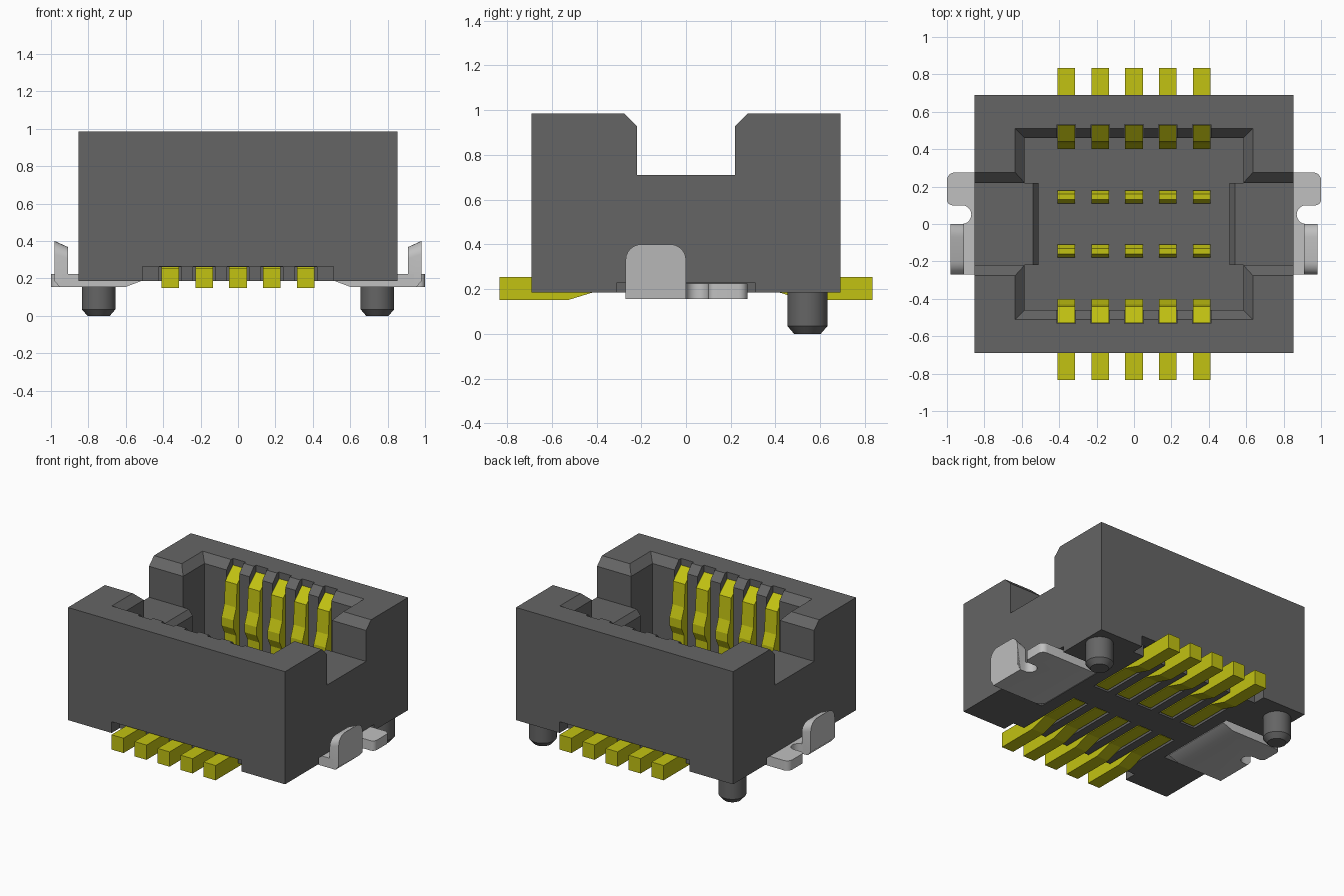
import bpy, bmesh
from math import cos, sin, pi, radians

if "Cube" in bpy.data.objects:
    bpy.data.objects.remove(bpy.data.objects["Cube"])


def material(name, colour):
    m = bpy.data.materials.new(name)
    m.use_nodes = True
    m.diffuse_color = colour
    m.node_tree.nodes["Principled BSDF"].inputs["Base Color"].default_value = colour
    return m


PLASTIC = material("dark grey plastic", (0.13, 0.13, 0.13, 1))
BRASS = material("yellow metal", (0.54, 0.54, 0.006, 1))
STEEL = material("light grey metal", (0.53, 0.53, 0.53, 1))


def finish(name, bm, mat, smooth=False):
    bmesh.ops.recalc_face_normals(bm, faces=bm.faces)
    mesh = bpy.data.meshes.new(name)
    bm.to_mesh(mesh)
    bm.free()
    mesh.materials.append(mat)
    ob = bpy.data.objects.new(name, mesh)
    bpy.context.collection.objects.link(ob)
    if smooth:
        bpy.ops.object.select_all(action="DESELECT")
        ob.select_set(True)
        bpy.context.view_layer.objects.active = ob
        bpy.ops.object.shade_smooth_by_angle(angle=radians(30))
    return ob


def prism(points, axis, lo, hi):
    """Extrude a 2D outline along one axis."""
    def place(p, d):
        c = list(p)
        c.insert("xyz".index(axis), d)
        return c
    bm = bmesh.new()
    a = [bm.verts.new(place(p, lo)) for p in points]
    b = [bm.verts.new(place(p, hi)) for p in points]
    bm.faces.new(a)
    bm.faces.new(b[::-1])
    for i in range(len(a)):
        j = (i + 1) % len(a)
        bm.faces.new((a[j], a[i], b[i], b[j]))
    return bm


def box(x0, x1, y0, y1, z0, z1):
    return prism([(x0, y0), (x1, y0), (x1, y1), (x0, y1)], "z", z0, z1)


def flip(bm, sx=1, sy=1):
    for v in bm.verts:
        v.co.x *= sx
        v.co.y *= sy
    return bm


def arc(cx, cy, r, start, end, n=6):
    angles = [radians(start + (end - start) * i / n) for i in range(n + 1)]
    return [(cx + r * cos(t), cy + r * sin(t)) for t in angles]


def cut(target, bm):
    cutter = finish("cutter", bm, PLASTIC)
    cutter.hide_render = True
    mod = target.modifiers.new("cut", "BOOLEAN")
    mod.operation = "DIFFERENCE"
    mod.solver = "EXACT"
    mod.object = cutter
    bpy.context.view_layer.objects.active = target
    bpy.ops.object.modifier_apply(modifier=mod.name)
    bpy.data.objects.remove(cutter)


PITCH = 0.181
COLUMNS = [PITCH * i for i in range(-2, 3)]

# Housing block
housing = finish("housing", box(-0.853, 0.853, -0.69, 0.69, 0.185, 0.985), PLASTIC)

# Cavity with a chamfered mouth
cut(housing, box(-0.585, 0.585, -0.46, 0.46, 0.36, 1.1))
mouth = box(-1, 1, -1, 1, 0.93, 1.04)
for v in mouth.verts:
    grow = 0.1 if v.co.z > 1 else 0
    v.co.x *= 0.585 + grow
    v.co.y *= 0.46 + grow
cut(housing, mouth)

# Notch through both end walls
half = [(0.22, 0.71), (0.22, 0.93), (0.33, 1.04)]
cut(housing, prism(half + [(-y, z) for y, z in half[::-1]], "x", -1, 1))

# Contact slots in the walls and underside
for sy in (1, -1):
    cut(housing, flip(box(-0.51, 0.51, 0.6, 0.75, 0.1, 0.265), 1, sy))
    for x in COLUMNS:
        cut(housing, flip(box(x - 0.05, x + 0.05, 0.42, 0.532, 0.37, 1.1), 1, sy))
        cut(housing, flip(box(x - 0.06, x + 0.06, 0.1, 0.65, 0.1, 0.262), 1, sy))

# Shallow pockets under the hold-down tabs
for sx in (1, -1):
    cut(housing, flip(box(0.515, 0.9, -0.31, 0.31, 0.1, 0.228), sx))

# Contacts: tail, sprung outer arm and short inner arm
contact_profile = [
    (0.835, 0.15), (0.53, 0.15), (0.40, 0.19), (0.11, 0.19), (0.11, 0.38),
    (0.13, 0.42), (0.16, 0.42), (0.18, 0.38), (0.18, 0.26), (0.43, 0.26),
    (0.43, 0.50), (0.40, 0.56), (0.40, 0.62), (0.43, 0.70), (0.44, 0.86),
    (0.528, 0.94), (0.528, 0.88), (0.50, 0.84), (0.50, 0.255), (0.835, 0.255)]
for sy, row in ((-1, "front"), (1, "back")):
    for x in COLUMNS:
        finish(row + "_contact",
               flip(prism(contact_profile, "x", x - 0.047, x + 0.047), 1, sy), BRASS)

# Parts repeated at each end
for sx, side in ((1, "left"), (-1, "right")):
    # Key rib inside the end wall
    rib = [(0.51, 0.3), (0.51, 0.67), (0.54, 0.71), (0.6, 0.71), (0.6, 0.3)]
    finish(side + "_key_rib", flip(prism(rib, "y", -0.22, 0.22), sx), PLASTIC)

    # Locating peg with a tapered tip
    peg = bmesh.new()
    rings = []
    for r, z in ((0.06, 0), (0.09, 0.035), (0.09, 0.2)):
        rings.append([peg.verts.new((0.745 * sx + px, 0.543 + py, z))
                      for px, py in arc(0, 0, r, 0, 348.75, 31)])
    for low, high in zip(rings, rings[1:]):
        for i in range(len(low)):
            peg.faces.new((low[i - 1], low[i], high[i], high[i - 1]))
    peg.faces.new(rings[0])
    peg.faces.new(rings[-1])
    finish(side + "_peg", peg, PLASTIC, True)

    # Hold-down plate with a relief notch and rounded foot
    outline = [(0.52, -0.27), (0.94, -0.27), (0.94, 0)]
    outline += arc(0.92, 0.05, 0.05, 270, 90, 10)
    outline += arc(0.97, 0.13, 0.03, -90, 0) + arc(0.96, 0.235, 0.04, 0, 90)
    outline += [(0.52, 0.275)]
    plate = prism(outline, "z", 0.155, 0.225)
    bmesh.ops.bisect_plane(plate, geom=plate.verts[:] + plate.edges[:] + plate.faces[:],
                           plane_co=(0.6, 0, 0), plane_no=(1, 0, 0))
    for v in plate.verts:
        if v.co.x < 0.55 and v.co.z < 0.2:
            v.co.z = 0.185
    finish(side + "_tab_plate", flip(plate, sx), STEEL, True)

    # Upright tab with rounded shoulders and a bent base
    upright = [(-0.27, 0.185), (-0.27, 0.155), (0, 0.155), (0, 0.185)]
    upright += arc(-0.07, 0.33, 0.07, 0, 90) + arc(-0.2, 0.33, 0.07, 90, 180)
    tab = prism(upright, "x", 0.91, 0.98)
    for v in tab.verts:
        if v.co.x < 0.95:
            v.co.z = 0.155 + (v.co.z - 0.155) * 0.87
        elif v.co.z < 0.16:
            v.co.x = 0.955
    finish(side + "_tab_upright", flip(tab, sx), STEEL, True)
